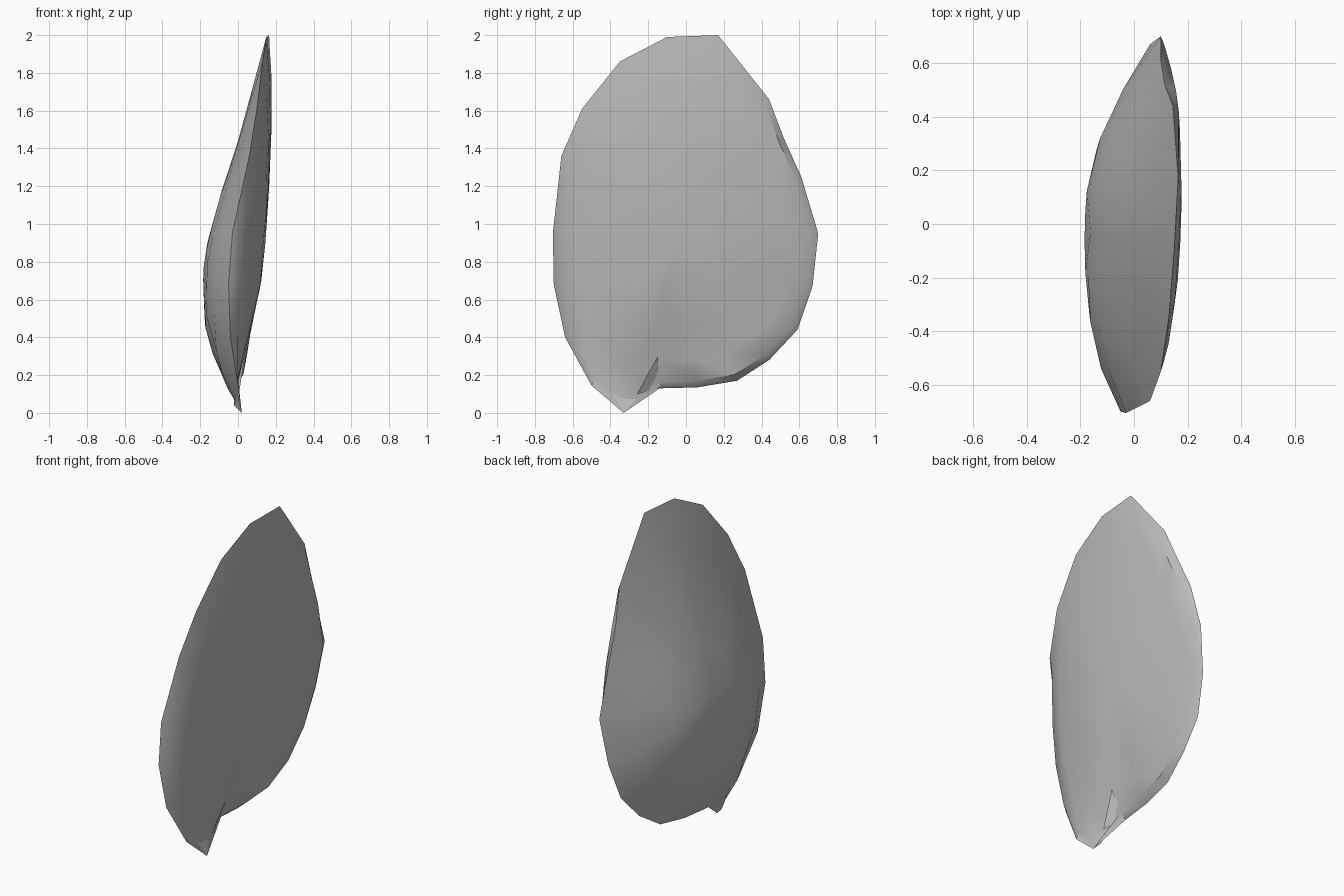
import bpy, bmesh, math

cube = bpy.data.objects.get("Cube")
if cube:
    bpy.data.objects.remove(cube, do_unlink=True)

grey = bpy.data.materials.new("pale grey")
grey.use_nodes = True
COLOUR = (0.5, 0.5, 0.5, 1)
grey.diffuse_color = COLOUR
grey.node_tree.nodes["Principled BSDF"].inputs["Base Color"].default_value = COLOUR

# Rim of the shell as (x, y, z, inner lip height), from the top down the back
RIM = [(.165, .17, 2, 0), (.145, .44, 1.66, .02), (.115, .52, 1.45, .04), (.10, .61, 1.25, .035),
       (.10, .70, .95, .01), (.06, .67, .67, .01), (.03, .59, .44, .02), (.01, .44, .28, .035),
       (-.015, .27, .17, .04), (-.035, .06, .135, .035), (-.055, -.14, .13, .03), (.02, -.33, 0, -.045),
       (0, -.5, .145, -.005), (-.04, -.64, .4, .03), (-.05, -.7, .68, .045), (-.03, -.705, .95, .045),
       (.06, -.66, 1.36, 0), (.10, -.55, 1.61, 0), (.13, -.35, 1.86, 0), (.15, -.1, 1.99, 0)]
CENTRE = (-.03, .9)

# Depth of the middle of each side, as (z, x)
OUTER = [(0, -.10), (.1, -.16), (.35, -.23), (.6, -.195), (.8, -.185), (1, -.14), (1.4, -.04), (1.8, .01), (2, .1)]
INNER = [(0, .02), (.3, .08), (.68, .13), (1.2, .165), (1.8, .2), (2, .18)]


def depth(table, z):
    for (z0, x0), (z1, x1) in zip(table, table[1:]):
        if z <= z1:
            return x0 + (x1 - x0) * (z - z0) / (z1 - z0)
    return table[-1][1]


def finish(bm, name):
    mesh = bpy.data.meshes.new(name)
    bm.to_mesh(mesh)
    bm.free()
    obj = bpy.data.objects.new(name, mesh)
    bpy.context.collection.objects.link(obj)
    mesh.materials.append(grey)
    return obj


# Closed shell: both sides are rings shrinking from the shared rim
bm = bmesh.new()
rim = [bm.verts.new(p[:3]) for p in RIM]
n = len(rim)
for table, steps in ((OUTER, (.76, .5, .25)), (INNER, (.955, .8, .55, .28))):
    previous = rim
    for t in steps:
        ring = []
        for x, y, z, lip in RIM:
            py = CENTRE[0] + (y - CENTRE[0]) * t
            pz = CENTRE[1] + (z - CENTRE[1]) * t
            if table is OUTER:
                power = 2.3 - .8 * py
            else:
                power = 2
                x += lip
            blend = 1 - t ** power
            ring.append(bm.verts.new((x + (depth(table, pz) - x) * blend, py, pz)))
        for i in range(n):
            j = (i + 1) % n
            bm.faces.new((previous[i], previous[j], ring[j], ring[i]))
        previous = ring
    middle = bm.verts.new((depth(table, CENTRE[1]), *CENTRE))
    for i in range(n):
        bm.faces.new((previous[i], previous[(i + 1) % n], middle))
bmesh.ops.recalc_face_normals(bm, faces=bm.faces)
shell = finish(bm, "shell")

# Small folded corner beside the lower point
bm = bmesh.new()
bm.faces.new([bm.verts.new(p) for p in
              ((.005, -.26, .1), (-.045, -.14, .13), (.035, -.15, .3))])
finish(bm, "lower_fold")

# Smooth sides with a crisp rim
bpy.ops.object.select_all(action='DESELECT')
shell.select_set(True)
bpy.context.view_layer.objects.active = shell
bpy.ops.object.shade_smooth_by_angle(angle=math.radians(40))
